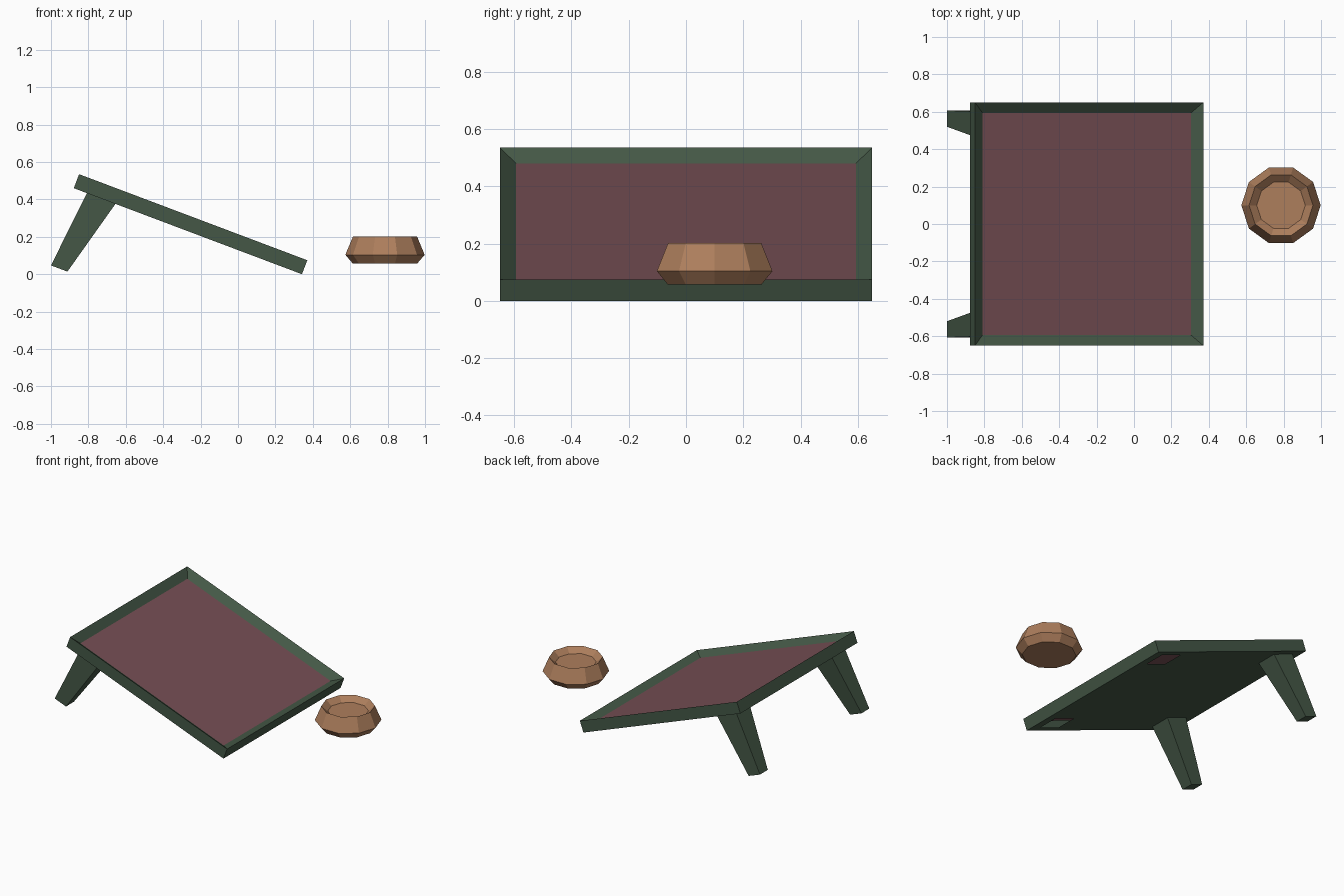
import bpy, bmesh, math
from mathutils import Vector

if "Cube" in bpy.data.objects:
    bpy.data.objects.remove(bpy.data.objects["Cube"])

TILT = math.radians(20.66)
C, S = math.cos(TILT), math.sin(TILT)
LENGTH, HALF, THICK = 1.304, 0.65, 0.08
RIM, DIP = 0.057, 0.037


def material(name, rgb):
    m = bpy.data.materials.new(name)
    m.diffuse_color = (*rgb, 1)
    m.use_nodes = True
    m.node_tree.nodes["Principled BSDF"].inputs["Base Color"].default_value = m.diffuse_color
    return m


green = material("dark green", (0.058, 0.096, 0.061))
mauve = material("mauve fabric", (0.18, 0.077, 0.089))
tan = material("tan clay", (0.42, 0.21, 0.108))


def board(s, y, h):
    """Point on the tilted board: s down the slope, h above its underside."""
    return Vector((-0.878 + C * s + S * h, y, 0.46 - S * s + C * h))


def loft(bm, rings, start=False, end=False):
    """Join counter-clockwise rings, listed from the bottom, with quads."""
    loops = [[bm.verts.new(p) for p in r] for r in rings]
    n = len(loops[0])
    for a, b in zip(loops, loops[1:]):
        for k in range(n):
            j = (k + 1) % n
            bm.faces.new((a[k], a[j], b[j], b[k]))
    if start:
        bm.faces.new(loops[0][::-1])
    if end:
        bm.faces.new(loops[-1])


def finish(bm, name, mat):
    me = bpy.data.meshes.new(name)
    bm.to_mesh(me)
    bm.free()
    me.materials.append(mat)
    ob = bpy.data.objects.new(name, me)
    bpy.context.collection.objects.link(ob)


def rect(s0, s1, y0, y1, h):
    return [board(s, y, h) for s, y in ((s0, y0), (s1, y0), (s1, y1), (s0, y1))]


def board_ring(inset, h):
    return rect(inset, LENGTH - inset, -HALF + inset, HALF - inset, h)


# hollow frame: outer walls, sloping rim, underside with four corner sockets
S0, S1, Y0, Y1 = 0.075, 0.238, 0.45, 0.60
bm = bmesh.new()
loft(bm, [board_ring(0, 0), board_ring(0, THICK), board_ring(RIM, THICK - DIP)])
s_cuts = [0, S0, S1, LENGTH - S1, LENGTH - S0, LENGTH]
y_cuts = [-HALF, -Y1, -Y0, Y0, Y1, HALF]
for i in range(5):
    for j in range(5):
        if i in (1, 3) and j in (1, 3):
            continue
        q = rect(s_cuts[i], s_cuts[i + 1], y_cuts[j], y_cuts[j + 1], 0)
        bm.faces.new([bm.verts.new(p) for p in q[::-1]])
bmesh.ops.remove_doubles(bm, verts=bm.verts, dist=0.0005)
finish(bm, "bed_frame", green)

# sunken fabric panel
bm = bmesh.new()
loft(bm, [board_ring(RIM, THICK - DIP)], end=True)
finish(bm, "bed_panel", mauve)

# two tapered legs under the raised end
for side, name in ((-1, "front_leg"), (1, "back_leg")):
    fa, fb = sorted((side * 0.52, side * 0.607))
    ta, tb = sorted((side * Y0, side * Y1))
    foot = [(-1, fa, 0.047), (-0.912, fa, 0.014), (-0.912, fb, 0.014), (-1, fb, 0.047)]
    bm = bmesh.new()
    loft(bm, [foot, rect(S0, S1, ta, tb, 0)], start=True)
    finish(bm, name, green)

# ten-sided bowl with a shallow hollow
profile = [(0.172, 0.057), (0.212, 0.104), (0.171, 0.202), (0.13, 0.167)]
rings = [[(0.786 + r * math.cos(math.tau * k / 10), 0.1 + r * math.sin(math.tau * k / 10), z)
          for k in range(10)] for r, z in profile]
bm = bmesh.new()
loft(bm, rings, start=True, end=True)
finish(bm, "bowl", tan)
